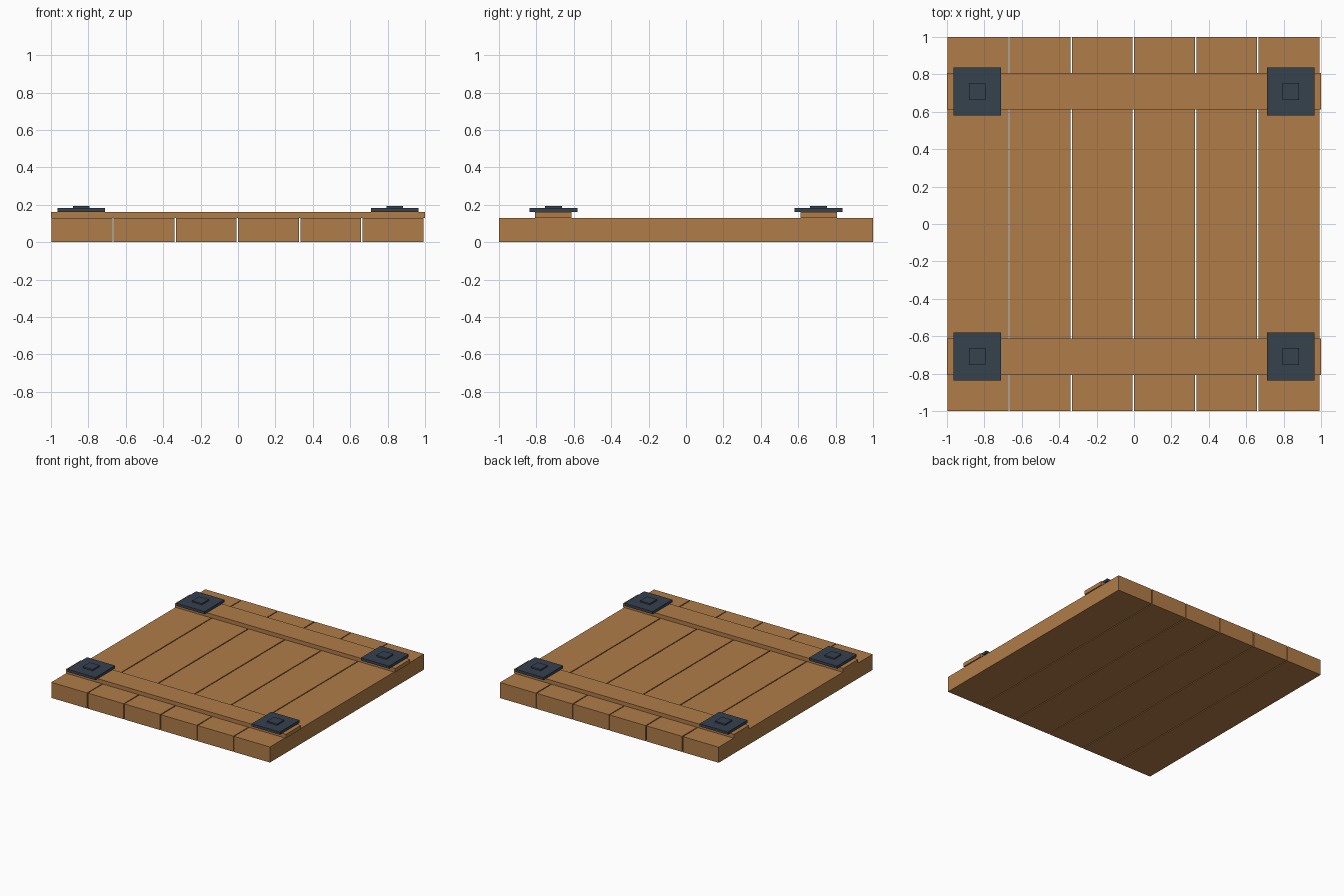
import bpy

if "Cube" in bpy.data.objects:
    bpy.data.objects.remove(bpy.data.objects["Cube"])

def material(name, rgb):
    m = bpy.data.materials.new(name)
    m.diffuse_color = (*rgb, 1)
    m.use_nodes = True
    m.node_tree.nodes["Principled BSDF"].inputs["Base Color"].default_value = m.diffuse_color
    return m

WOOD = material("warm_wood", (0.434, 0.202, 0.065))
IRON = material("dark_iron", (0.037, 0.054, 0.076))

def box(name, lo, hi, mat):
    bpy.ops.mesh.primitive_cube_add(size=1, location=[(a + b) / 2 for a, b in zip(lo, hi)])
    o = bpy.context.object
    o.name = name
    o.scale = [b - a for a, b in zip(lo, hi)]
    bpy.ops.object.transform_apply(location=False, rotation=False, scale=True)
    o.data.materials.append(mat)
    return o

# Six planks separated by narrow open gaps
for i in range(6):
    x = -0.997 + 0.3325 * i
    box(f"plank_{i + 1}", (x, -1, 0), (x + 0.325, 1, 0.128), WOOD)

for sy, end in ((-1, "front"), (1, "back")):
    y = 0.709 * sy
    # Cross batten
    box(f"{end}_batten", (-1, y - 0.097, 0.128), (1, y + 0.097, 0.16), WOOD)
    for sx, side in ((-1, "left"), (1, "right")):
        x = 0.838 * sx
        # Square iron plate with a raised stud
        box(f"{end}_{side}_plate", (x - 0.128, y - 0.128, 0.16), (x + 0.128, y + 0.128, 0.182), IRON)
        box(f"{end}_{side}_stud", (x - 0.045, y - 0.045, 0.182), (x + 0.045, y + 0.045, 0.194), IRON)
